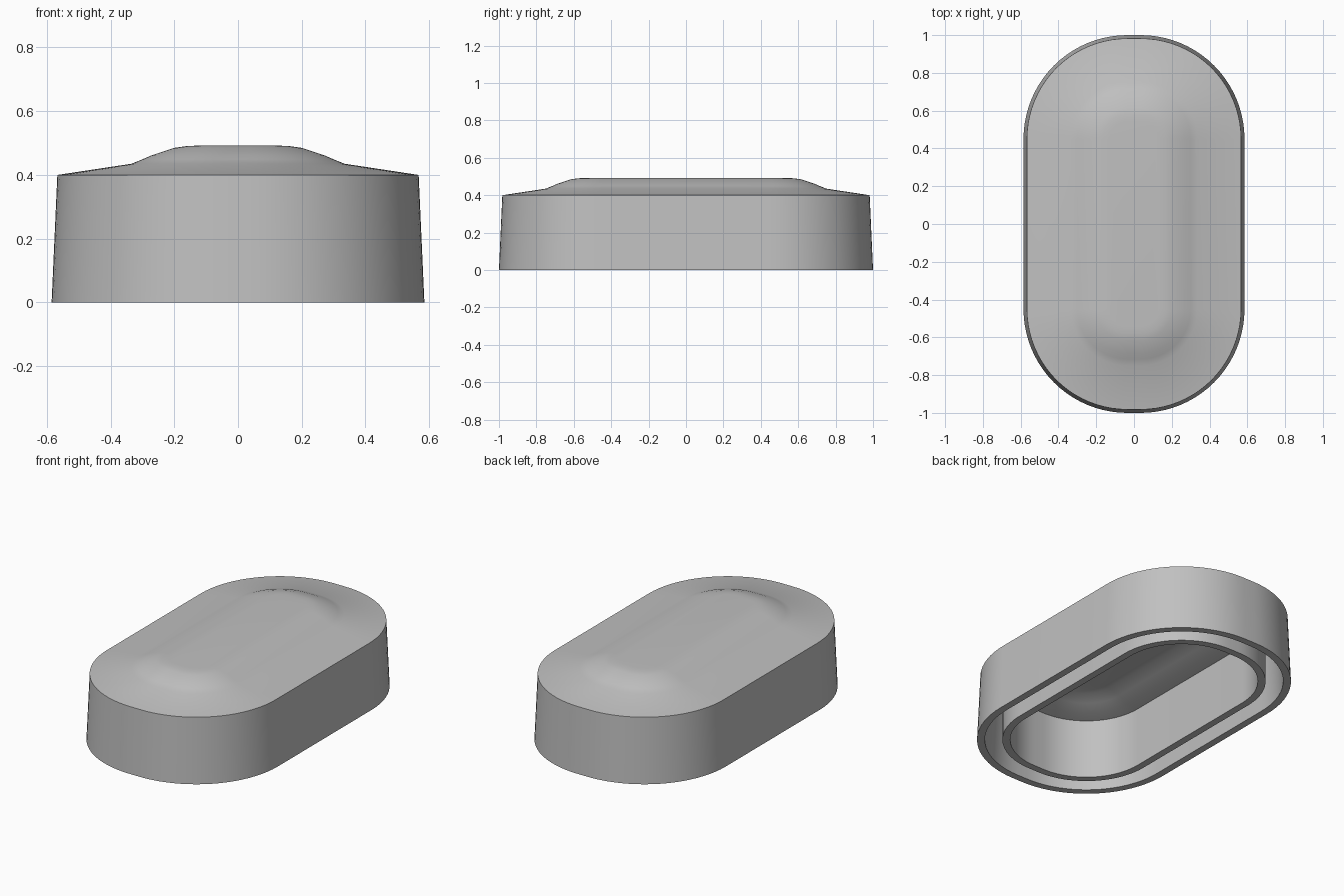
import bpy
import bmesh
from math import sin, cos, pi

HALF_X, HALF_Y, CORNER = 0.585, 1.0, 0.55
STEPS = 20

cube = bpy.data.objects.get("Cube")
if cube:
    bpy.data.objects.remove(cube, do_unlink=True)

grey = bpy.data.materials.new("plain_grey")
grey.use_nodes = True
colour = (0.53, 0.53, 0.53, 1)
grey.diffuse_color = colour
grey.node_tree.nodes["Principled BSDF"].inputs["Base Color"].default_value = colour


def outline(inset):
    """Rounded oblong, moved inward by the inset."""
    r = max(CORNER - inset, 0.06)
    cx, cy = HALF_X - inset - r, HALF_Y - inset - r
    points = []
    for quarter, (sx, sy) in enumerate([(1, 1), (-1, 1), (-1, -1), (1, -1)]):
        for i in range(STEPS + 1):
            a = (quarter + i / STEPS) * pi / 2
            points.append((sx * cx + r * cos(a), sy * cy + r * sin(a)))
    return points


def sweep(name, profile, capped):
    """Skin a profile of (inset, height) pairs around the oblong."""
    bm = bmesh.new()
    loops = [[bm.verts.new((x, y, z)) for x, y in outline(d)] for d, z in profile]
    for low, high in zip(loops, loops[1:]):
        n = len(low)
        for i in range(n):
            j = (i + 1) % n
            bm.faces.new((low[i], low[j], high[j], high[i]))
    if capped:
        bm.faces.new(loops[-1])
        bm.faces.new(loops[0][::-1])
    mesh = bpy.data.meshes.new(name)
    bm.to_mesh(mesh)
    bm.free()
    mesh.materials.append(grey)
    obj = bpy.data.objects.new(name, mesh)
    bpy.context.collection.objects.link(obj)
    bpy.ops.object.select_all(action="DESELECT")
    obj.select_set(True)
    bpy.context.view_layer.objects.active = obj
    bpy.ops.object.shade_smooth_by_angle(angle=pi / 6)


# Hollow cap: underside of the raised panel, rim, drafted wall, raised top
sweep("cap_shell", [
    (0.44, 0.425), (0.385, 0.418), (0.315, 0.395), (0.25, 0.368),
    (0.06, 0.34), (0.043, 0),
    (0, 0), (0.018, 0.4),
    (0.25, 0.435), (0.285, 0.449), (0.315, 0.462), (0.385, 0.485),
    (0.42, 0.490), (0.455, 0.492),
], True)

# Inner wall under the cap, open where it meets the underside
sweep("inner_wall", [
    (0.183, 0.358), (0.183, 0), (0.14, 0), (0.14, 0.352),
], False)
